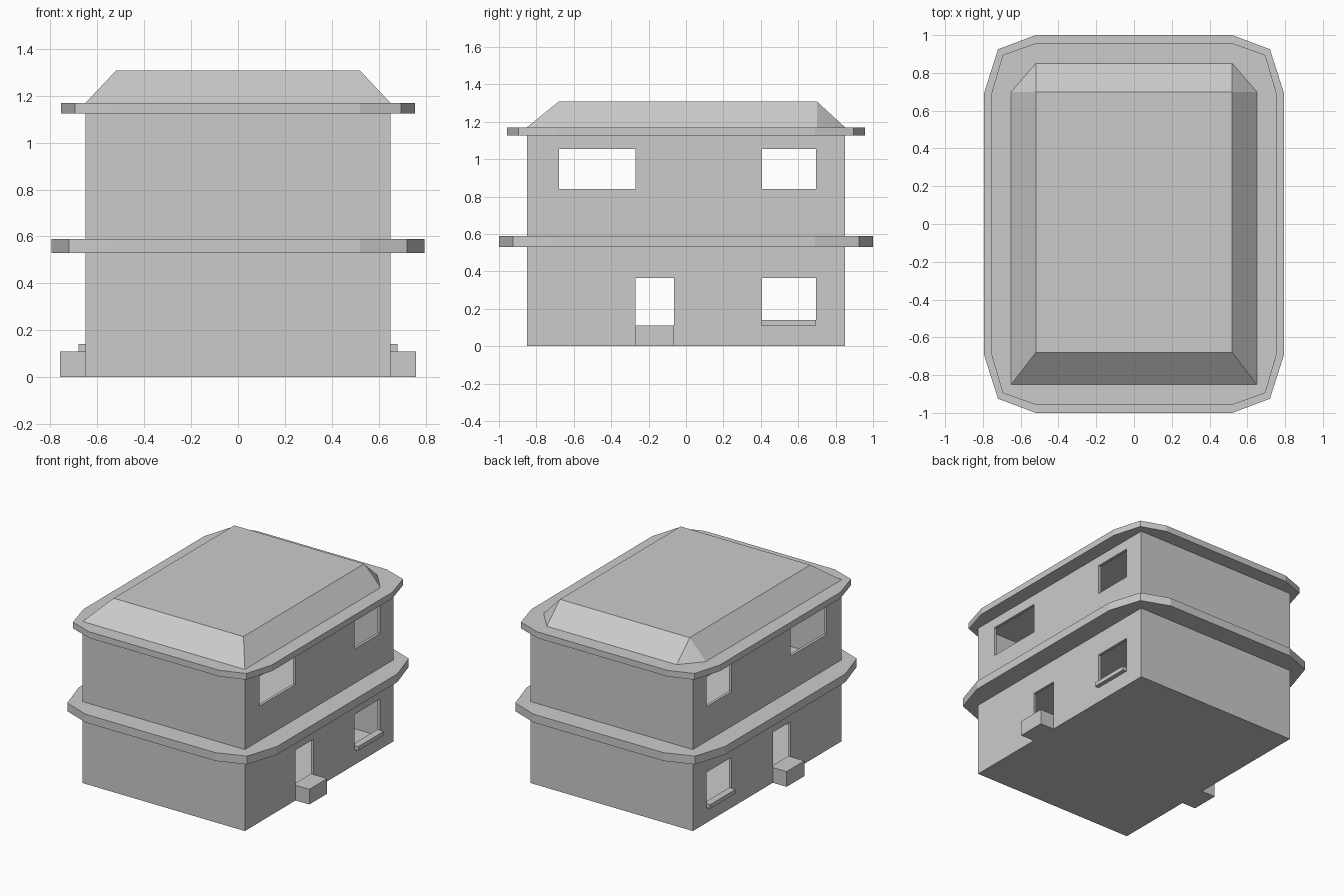
import bpy, bmesh

cube = bpy.data.objects.get("Cube")
if cube:
    bpy.data.objects.remove(cube, do_unlink=True)

# Single plaster colour
plaster = bpy.data.materials.new("plaster_grey")
plaster.use_nodes = True
GREY = (0.6, 0.6, 0.6, 1)
plaster.diffuse_color = GREY
bsdf = next(n for n in plaster.node_tree.nodes if n.type == 'BSDF_PRINCIPLED')
bsdf.inputs["Base Color"].default_value = GREY

HALF_X, HALF_Y, WALL = 0.65, 0.85, 0.02


def finish(name, bm):
    bmesh.ops.recalc_face_normals(bm, faces=bm.faces)
    mesh = bpy.data.meshes.new(name)
    bm.to_mesh(mesh)
    bm.free()
    mesh.materials.append(plaster)
    obj = bpy.data.objects.new(name, mesh)
    bpy.context.collection.objects.link(obj)
    return obj


def box(name, xs, ys, zs):
    bm = bmesh.new()
    bmesh.ops.create_cube(bm, size=1)
    for v in bm.verts:
        v.co = [r[0] if c < 0 else r[1] for c, r in zip(v.co, (xs, ys, zs))]
    return finish(name, bm)


def slab(name, quarter, z0, z1):
    """Mirror a quarter outline into a full one and extrude it upward."""
    right = quarter + [(x, -y) for x, y in reversed(quarter)]
    outline = right + [(-x, y) for x, y in reversed(right)]
    bm = bmesh.new()
    face = bm.faces.new([bm.verts.new((x, y, z0)) for x, y in outline])
    ext = bmesh.ops.extrude_face_region(bm, geom=[face], use_keep_orig=True)
    verts = [g for g in ext["geom"] if isinstance(g, bmesh.types.BMVert)]
    bmesh.ops.translate(bm, vec=(0, 0, z1 - z0), verts=verts)
    return finish(name, bm)


def cut(target, cutter):
    mod = target.modifiers.new(cutter.name, 'BOOLEAN')
    mod.operation, mod.solver, mod.object = 'DIFFERENCE', 'EXACT', cutter
    bpy.context.view_layer.objects.active = target
    bpy.ops.object.modifier_apply(modifier=mod.name)
    bpy.data.objects.remove(cutter, do_unlink=True)


def storey(name, z0, z1, room_z, openings):
    walls = box(name, (-HALF_X, HALF_X), (-HALF_Y, HALF_Y), (z0, z1))
    ix, iy = HALF_X - WALL, HALF_Y - WALL
    cut(walls, box("room_cutter", (-ix, ix), (-iy, iy), room_z))
    for ys, zs in openings:
        cut(walls, box("opening_cutter", (-1, 1), ys, zs))


# Hollow storeys with openings facing each other on both long sides
DOOR_Y, SMALL_Y, LARGE_Y = (-0.27, -0.065), (0.405, 0.695), (-0.68, -0.27)
LOW_Z, HIGH_Z = (0.11, 0.365), (0.84, 1.055)
storey("lower_walls", 0, 0.54, (WALL, 0.6),
       [(DOOR_Y, LOW_Z), (SMALL_Y, LOW_Z)])
storey("upper_walls", 0.58, 1.13, (0.5, 1.2),
       [(LARGE_Y, HIGH_Z), (SMALL_Y, HIGH_Z)])

# Projecting slabs with chamfered corners
slab("middle_slab", [(0.52, 1.0), (0.72, 0.925), (0.795, 0.69)], 0.53, 0.59)
slab("roof_slab", [(0.52, 0.957), (0.695, 0.895), (0.755, 0.69)], 1.125, 1.17)

# Hipped roof: mitred front corners, clipped back corners
bm = bmesh.new()
TX, FRONT, BACK = 0.52, -0.68, 0.70
base = [(-HALF_X, -HALF_Y), (HALF_X, -HALF_Y), (HALF_X, BACK),
        (TX, HALF_Y), (-TX, HALF_Y), (-HALF_X, BACK)]
top = [(-TX, FRONT), (TX, FRONT), (TX, BACK), (-TX, BACK)]
for ring, z in ((base, 1.17), (top, 1.308)):
    for x, y in ring:
        bm.verts.new((x, y, z))
bmesh.ops.convex_hull(bm, input=bm.verts)
bmesh.ops.dissolve_limit(bm, angle_limit=0.02, verts=bm.verts, edges=bm.edges)
finish("hipped_roof", bm)

# Door steps and window sills on both sides
for side, s in (("left", 1), ("right", -1)):
    def span(inner, outer):
        return tuple(sorted((s * inner, s * outer)))
    box(side + "_door_step", span(HALF_X - WALL, 0.76), DOOR_Y, (0, 0.11))
    box(side + "_window_sill", span(HALF_X - WALL, 0.68), SMALL_Y, (0.11, 0.14))
